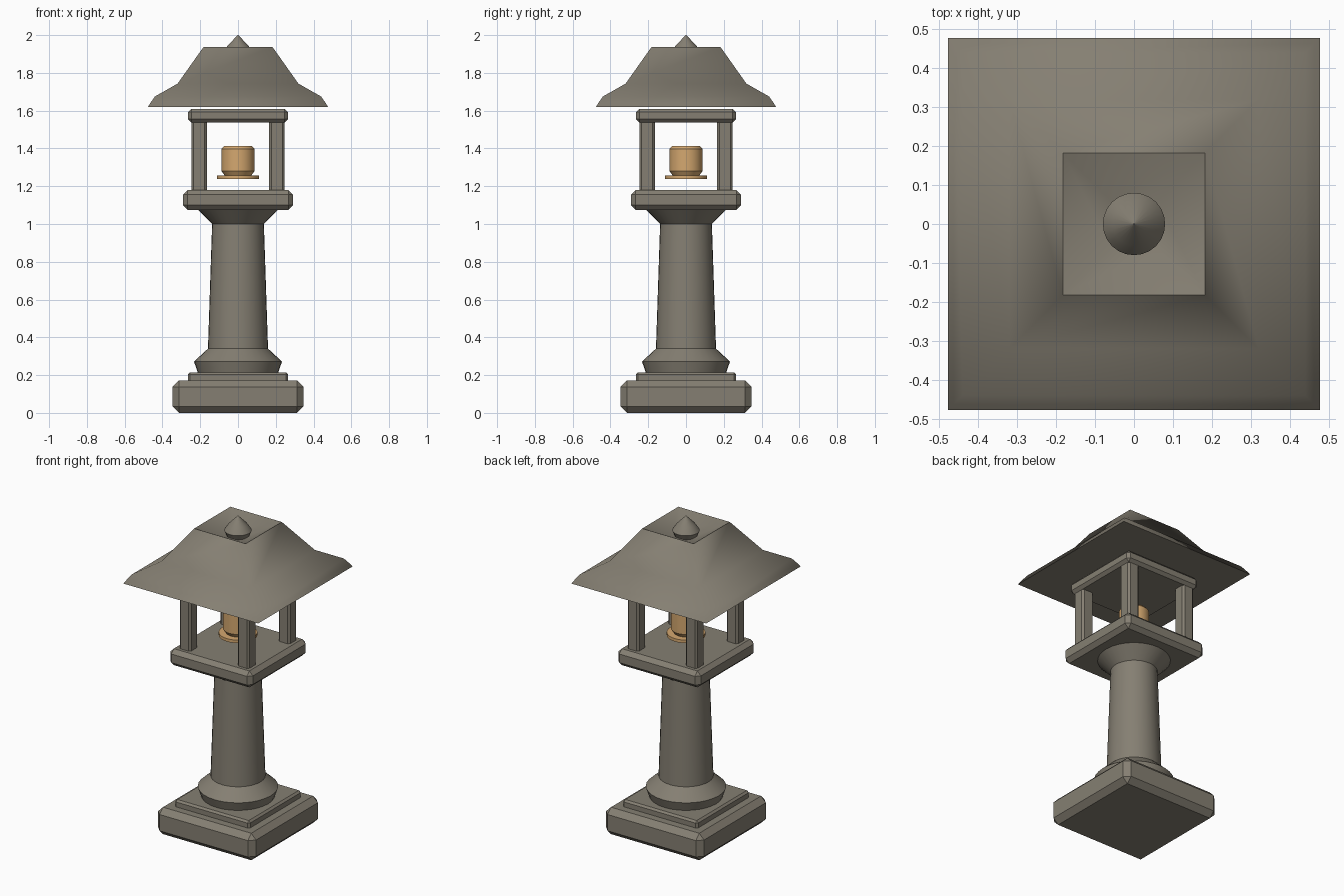
import bpy, bmesh, math

if "Cube" in bpy.data.objects:
    bpy.data.objects.remove(bpy.data.objects["Cube"])


def make_material(name, color):
    m = bpy.data.materials.new(name)
    m.diffuse_color = (*color, 1.0)
    m.use_nodes = True
    m.node_tree.nodes["Principled BSDF"].inputs["Base Color"].default_value = m.diffuse_color
    return m


stone = make_material("grey_stone", (0.235, 0.213, 0.170))
amber = make_material("warm_amber", (0.66, 0.39, 0.16))


def finish(name, bm, mat, smooth=None):
    bmesh.ops.recalc_face_normals(bm, faces=bm.faces[:])
    mesh = bpy.data.meshes.new(name)
    bm.to_mesh(mesh)
    bm.free()
    mesh.materials.append(mat)
    ob = bpy.data.objects.new(name, mesh)
    bpy.context.collection.objects.link(ob)
    if smooth:
        bpy.ops.object.select_all(action='DESELECT')
        ob.select_set(True)
        bpy.context.view_layer.objects.active = ob
        bpy.ops.object.shade_smooth_by_angle(angle=math.radians(smooth))
    return ob


def slab(name, half, z0, z1, bevel, x=0.0, y=0.0):
    """Square block with chamfered edges."""
    bm = bmesh.new()
    bmesh.ops.create_cube(bm, size=1.0)
    for v in bm.verts:
        v.co = (x + v.co.x * 2 * half, y + v.co.y * 2 * half,
                z0 + (v.co.z + 0.5) * (z1 - z0))
    bmesh.ops.bevel(bm, geom=bm.edges[:], offset=bevel, segments=1,
                    profile=0.5, affect='EDGES')
    return finish(name, bm, stone)


def stack(name, profile, sides, mat, smooth, phase=0.0, square=False):
    """Rings of (radius, z) joined into a closed solid."""
    bm = bmesh.new()
    k = math.sqrt(2) if square else 1.0
    rings = []
    for r, z in profile:
        rings.append([bm.verts.new((k * r * math.cos(phase + i * math.tau / sides),
                                    k * r * math.sin(phase + i * math.tau / sides), z))
                      for i in range(sides)])
    for a, b in zip(rings, rings[1:]):
        for i in range(sides):
            j = (i + 1) % sides
            bm.faces.new((a[i], a[j], b[j], b[i]))
    bm.faces.new(rings[0])
    bm.faces.new(rings[-1])
    return finish(name, bm, mat, smooth)


# Stepped base
slab("base_plinth", 0.346, 0.0, 0.172, 0.034)
slab("base_step", 0.265, 0.16, 0.215, 0.012)

# Round tapered column with flared foot and capital
stack("column", [(0.212, 0.21), (0.233, 0.272), (0.159, 0.34), (0.137, 1.0),
                 (0.216, 1.08)], 32, stone, 25)

# Lamp chamber: floor, four posts, top frame
slab("chamber_floor", 0.292, 1.075, 1.18, 0.025)
for side_y, ny in ((-1, "front"), (1, "back")):
    for side_x, nx in ((-1, "left"), (1, "right")):
        slab(f"{ny}_{nx}_post", 0.041, 1.165, 1.555, 0.012,
             side_x * 0.206, side_y * 0.206)
slab("chamber_top_frame", 0.265, 1.537, 1.61, 0.018)

# Lamp: dish and rounded body
stack("lamp_dish", [(0.112, 1.237), (0.112, 1.256)], 32, amber, 30)
stack("lamp_body", [(0.066, 1.25), (0.087, 1.28), (0.087, 1.398), (0.074, 1.413)],
      32, amber, 30)

# Flared square roof with a recessed crown
stack("roof", [(0.477, 1.62), (0.463, 1.642), (0.44, 1.675), (0.32, 1.743),
               (0.182, 1.938), (0.06, 1.875)], 4, stone, 75,
      phase=math.pi / 4, square=True)

# Pointed finial
stack("finial", [(0.058, 1.86), (0.080, 1.908), (0.055, 1.945), (0.001, 2.0)],
      24, stone, 30)
